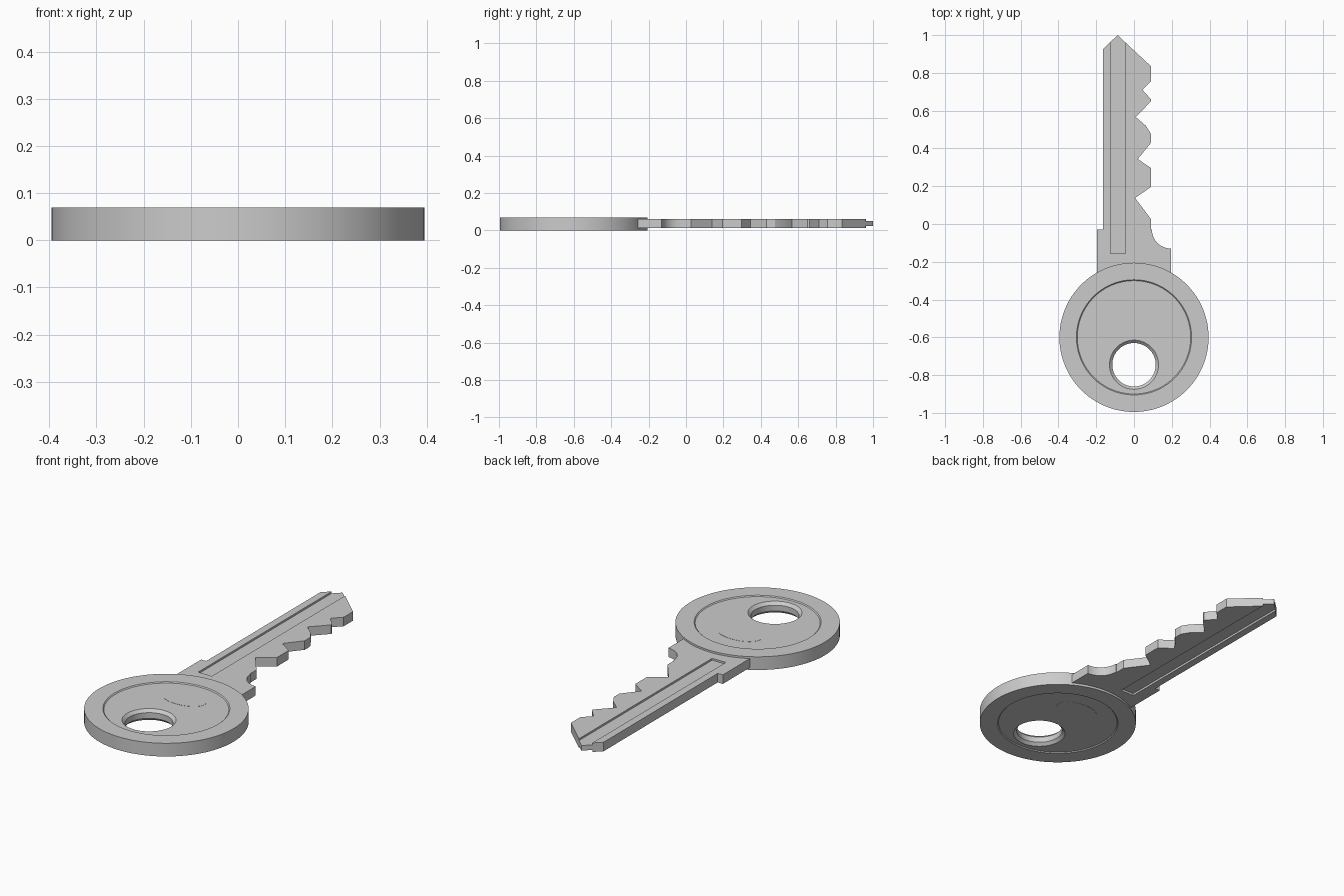
import bpy, bmesh
from math import sin, cos, pi

if "Cube" in bpy.data.objects:
    bpy.data.objects.remove(bpy.data.objects["Cube"])

MID = 0.035  # mid-plane height of the key


def finish(name, bm):
    bmesh.ops.recalc_face_normals(bm, faces=bm.faces)
    me = bpy.data.meshes.new(name)
    bm.to_mesh(me)
    bm.free()
    ob = bpy.data.objects.new(name, me)
    bpy.context.collection.objects.link(ob)
    return ob


def prism(name, outline, z0, z1):
    bm = bmesh.new()
    face = bm.faces.new([bm.verts.new((x, y, z0)) for x, y in outline])
    top = bmesh.ops.extrude_face_region(bm, geom=[face])["geom"]
    verts = [v for v in top if isinstance(v, bmesh.types.BMVert)]
    bmesh.ops.translate(bm, verts=verts, vec=(0, 0, z1 - z0))
    return finish(name, bm)


def lathe(name, profile, cy, n=96, stretch=1.0):
    """Stack of rings (radius, z) with capped ends."""
    bm = bmesh.new()
    rings = [[bm.verts.new((r * cos(2 * pi * i / n), cy + r * stretch * sin(2 * pi * i / n), z))
              for i in range(n)] for r, z in profile]
    for a, b in zip(rings, rings[1:]):
        for i in range(n):
            j = (i + 1) % n
            bm.faces.new((a[i], a[j], b[j], b[i]))
    bm.faces.new(rings[0])
    bm.faces.new(rings[-1])
    return finish(name, bm)


def cut(target, cutter):
    cutter.hide_render = True
    mod = target.modifiers.new("cut", "BOOLEAN")
    mod.operation, mod.object, mod.solver = "DIFFERENCE", cutter, "EXACT"
    bpy.context.view_layer.objects.active = target
    bpy.ops.object.modifier_apply(modifier=mod.name)
    bpy.data.objects.remove(cutter)


def smooth(ob):
    bpy.ops.object.select_all(action="DESELECT")
    ob.select_set(True)
    bpy.context.view_layer.objects.active = ob
    bpy.ops.object.shade_smooth_by_angle()


# Round head, slightly dished on both faces
head = lathe("key_head", [(0.3, 0.005), (0.305, 0), (0.395, 0),
                          (0.395, 0.07), (0.305, 0.07), (0.3, 0.065)], -0.6)

# Key ring hole with a chamfered rim
hole = lathe("hole_cutter", [(0.145, -0.01), (0.115, 0.02), (0.115, 0.05), (0.145, 0.08)], -0.745)
cut(head, hole)

# Blade and shoulder outline: left side, tip, teeth, then the shoulder scoop
teeth = [(0.09, 0.835), (0.09, 0.757), (0.045, 0.71), (0.09, 0.66), (0.09, 0.65),
         (0.01, 0.566), (0.063, 0.52), (0.09, 0.476), (0.09, 0.43), (0.02, 0.344),
         (0.09, 0.296), (0.09, 0.196), (0.006, 0.138), (0.09, 0.026)]
scoop = [(0.195 - 0.1 * cos(a), -0.03 - 0.1 * sin(a)) for a in [i * pi / 20 for i in range(11)]]
outline = ([(-0.195, -0.32), (-0.195, -0.03), (-0.165, -0.03), (-0.165, 0.925), (-0.087, 1.0)]
           + teeth + [(0.09, -0.03)] + scoop + [(0.195, -0.32)])
blade = prism("blade", outline, 0.012, 0.06)

# Long keyway groove on each face
for z0, z1 in ((-0.02, 0.023), (0.05, 0.1)):
    cut(blade, prism("groove_cutter", [(-0.125, -0.155), (-0.045, -0.155),
                                       (-0.045, 1.1), (-0.125, 1.1)], z0, z1))

# Faint plain oval pad on each face of the head
pads = []
for side in (-1, 1):
    pads.append(lathe("oval_pad", [(0.12, MID + side * 0.028), (0.12, MID + side * 0.031)],
                      -0.45, 48, 0.6))

for ob in [head, blade] + pads:
    smooth(ob)
